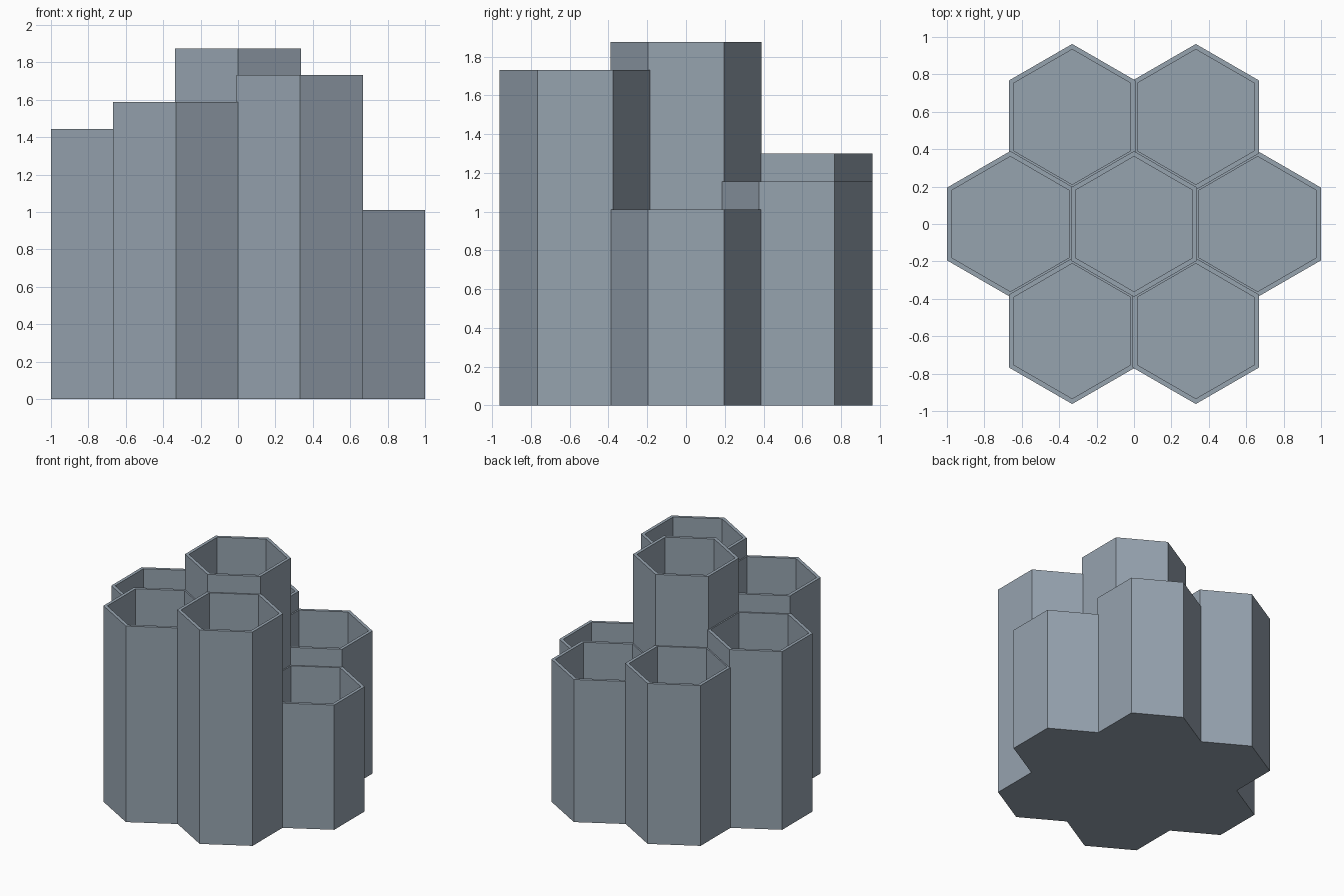
import bpy, math

if "Cube" in bpy.data.objects:
    bpy.data.objects.remove(bpy.data.objects["Cube"])

R_OUT, R_IN, SPACING, FLOOR = 0.39, 0.361, 0.661, 0.04

grey = bpy.data.materials.new("slate_grey")
grey.diffuse_color = (0.305, 0.366, 0.429, 1)
grey.use_nodes = True
grey.node_tree.nodes["Principled BSDF"].inputs["Base Color"].default_value = grey.diffuse_color


def hex_prism(name, x, y, radius, z0, z1):
    """Pointy-top hexagonal prism between two heights."""
    bpy.ops.mesh.primitive_cylinder_add(
        vertices=6, radius=radius, depth=z1 - z0, location=(x, y, (z0 + z1) / 2))
    ob = bpy.context.object
    ob.name = name
    ob.data.materials.append(grey)
    return ob


def boolean(target, other, operation):
    mod = target.modifiers.new(operation.lower(), 'BOOLEAN')
    mod.operation, mod.object, mod.solver = operation, other, 'EXACT'
    bpy.context.view_layer.objects.active = target
    bpy.ops.object.modifier_apply(modifier=mod.name)
    bpy.data.objects.remove(other)


# Cell layout: tall middle cell, ring rising counter-clockwise from the right
cells = [(0, 0, 1.875)]
for i in range(6):
    a = math.radians(60 * i)
    cells.append((SPACING * math.cos(a), SPACING * math.sin(a), 1.01 + 0.1443 * i))

# Outer bodies joined into one cluster
holder = hex_prism("hexagon_holder", *cells[0][:2], R_OUT, 0, cells[0][2])
for x, y, h in cells[1:]:
    boolean(holder, hex_prism("cell_body", x, y, R_OUT, 0, h), 'UNION')

# Hollow compartments, open at the top
for x, y, h in cells:
    boolean(holder, hex_prism("cell_hollow", x, y, R_IN, FLOOR, h + 0.05), 'DIFFERENCE')
